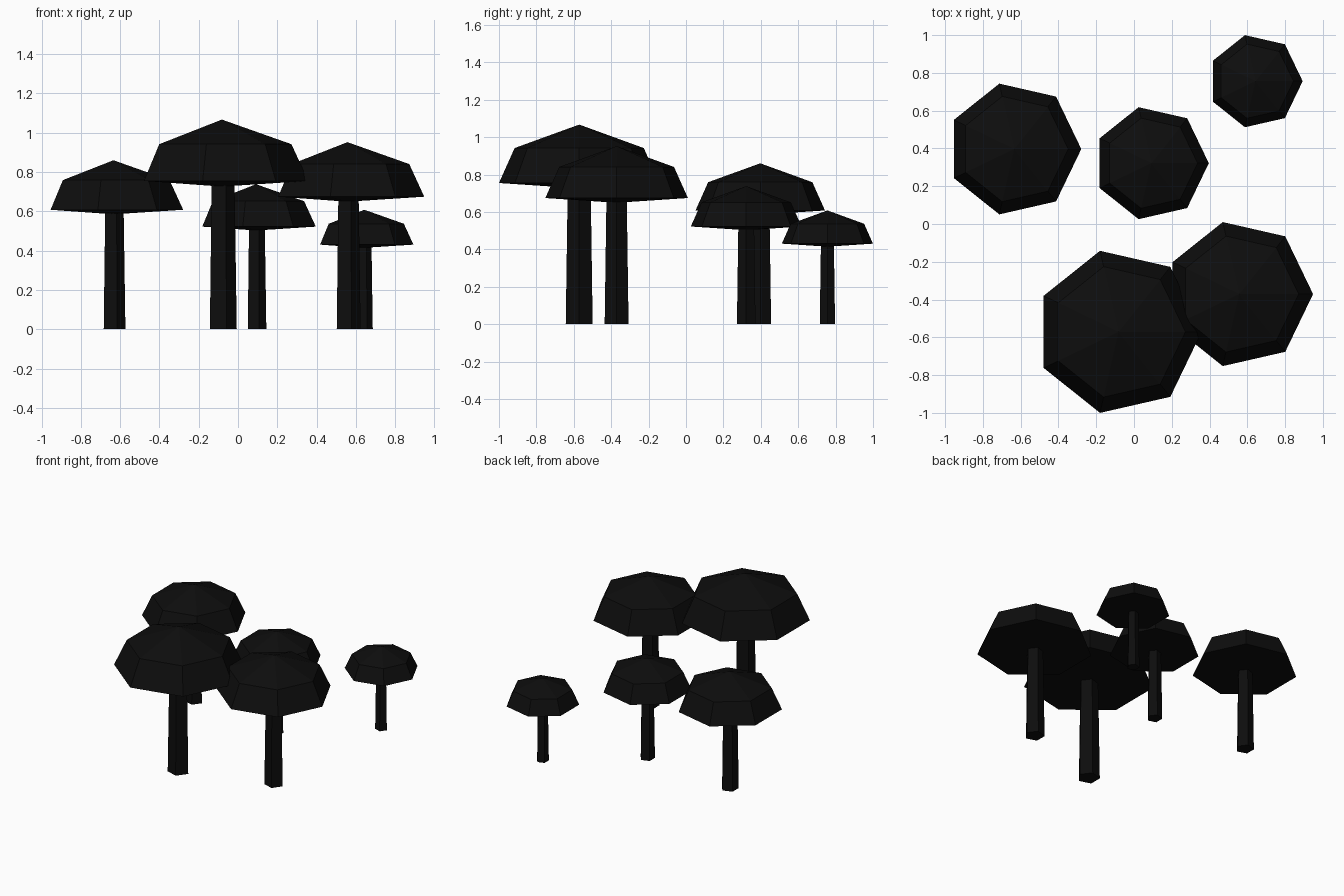
import bpy, bmesh, math

if "Cube" in bpy.data.objects:
    bpy.data.objects.remove(bpy.data.objects["Cube"])


def material(name, value):
    m = bpy.data.materials.new(name)
    m.diffuse_color = (value, value, value, 1)
    m.use_nodes = True
    m.node_tree.nodes["Principled BSDF"].inputs["Base Color"].default_value = m.diffuse_color
    return m


CAP = material("cap black", 0.004)


def lathe(name, profile, sides, location, mat):
    """Revolve (radius, z) points into a closed low-poly solid, first vertex on +x."""
    bm = bmesh.new()
    rings = []
    for r, z in profile:
        if r == 0:
            rings.append([bm.verts.new((0, 0, z))])
        else:
            rings.append([bm.verts.new((r * math.cos(math.tau * i / sides),
                                        r * math.sin(math.tau * i / sides), z))
                          for i in range(sides)])
    for a, b in zip(rings, rings[1:]):
        for i in range(sides):
            j = (i + 1) % sides
            if len(a) == 1:
                bm.faces.new((a[0], b[j], b[i]))
            elif len(b) == 1:
                bm.faces.new((a[i], a[j], b[0]))
            else:
                bm.faces.new((a[i], a[j], b[j], b[i]))
    bmesh.ops.recalc_face_normals(bm, faces=bm.faces)
    me = bpy.data.meshes.new(name)
    bm.to_mesh(me)
    bm.free()
    me.materials.append(mat)
    ob = bpy.data.objects.new(name, me)
    ob.location = location
    bpy.context.collection.objects.link(ob)


# x, y, cap radius, apex height of each mushroom
MUSHROOMS = [
    (-0.634, 0.397, 0.355, 0.860),
    (0.092, 0.322, 0.304, 0.738),
    (0.643, 0.756, 0.250, 0.608),
    (-0.082, -0.571, 0.440, 1.067),
    (0.557, -0.371, 0.391, 0.952),
]

for n, (x, y, r, top) in enumerate(MUSHROOMS, 1):
    rim = top - 0.71 * r
    # seven-sided cap with a shallow cone underneath
    lathe(f"mushroom_cap_{n}",
          [(0, rim - 0.065 * r), (r, rim), (0.805 * r, rim + 0.425 * r), (0, top)],
          7, (x, y, 0), CAP)
    # five-sided tapering stem
    lathe(f"mushroom_stem_{n}",
          [(0, 0), (0.172 * r, 0), (0.146 * r, rim), (0, rim)],
          5, (x, y, 0), CAP)
